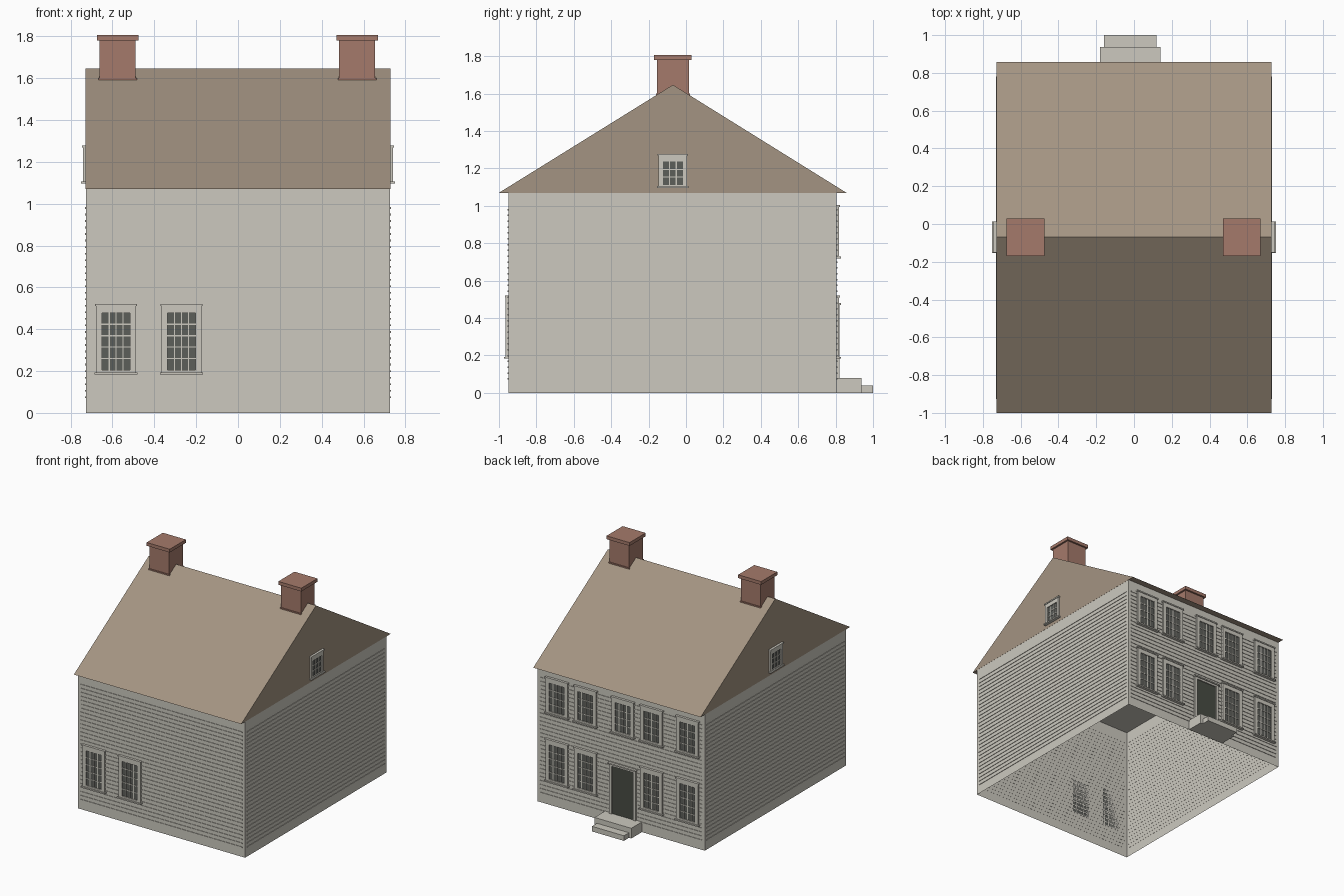
import bpy, bmesh
from math import pi
from mathutils import Matrix, Vector

if "Cube" in bpy.data.objects:
    bpy.data.objects.remove(bpy.data.objects["Cube"])


def material(name, rgb):
    lin = [((c / 255 + 0.055) / 1.055) ** 2.4 for c in rgb] + [1]
    m = bpy.data.materials.new(name)
    m.use_nodes = True
    m.diffuse_color = lin
    m.node_tree.nodes["Principled BSDF"].inputs["Base Color"].default_value = lin
    return m


siding = material("pale grey siding", (204, 201, 191))
roofing = material("brown roofing", (164, 148, 130))
brick = material("red brick", (165, 122, 107))
glass = material("dark glass", (92, 94, 90))
door_paint = material("dark green door", (72, 76, 68))


def box(bm, x0, x1, y0, y1, z0, z1, mat=0):
    size = Vector((x1 - x0, y1 - y0, z1 - z0))
    mid = Vector((x0 + x1, y0 + y1, z0 + z1)) / 2
    geo = bmesh.ops.create_cube(bm, size=1, matrix=Matrix.Translation(mid) @ Matrix.Diagonal((*size, 1)))
    for face in {f for v in geo["verts"] for f in v.link_faces}:
        face.material_index = mat


def finish(bm, name, mats, matrix=None):
    me = bpy.data.meshes.new(name)
    bm.to_mesh(me)
    bm.free()
    for m in mats:
        me.materials.append(m)
    ob = bpy.data.objects.new(name, me)
    bpy.context.collection.objects.link(ob)
    if matrix:
        ob.matrix_world = matrix
    return ob


HX, Y0, Y1, TOP = 0.727, -0.95, 0.805, 1.07
YM = (Y0 + Y1) / 2

# Each wall has a local frame: x along the wall, -y outward
WALLS = {
    "front": (Vector((0, Y0, 0)), 0, HX),
    "back": (Vector((0, Y1, 0)), pi, HX),
    "left": (Vector((HX, YM, 0)), pi / 2, (Y1 - Y0) / 2),
    "right": (Vector((-HX, YM, 0)), -pi / 2, (Y1 - Y0) / 2),
}


def on_wall(side, u=0, z=0):
    loc, angle, _ = WALLS[side]
    return Matrix.Translation(loc) @ Matrix.Rotation(angle, 4, "Z") @ Matrix.Translation((u, 0, z))


# House body: a shell open underneath
bm = bmesh.new()
box(bm, -HX, HX, Y0, Y1, 0, TOP)
bmesh.ops.delete(bm, geom=[f for f in bm.faces if f.calc_center_median().z < 0.01], context="FACES_ONLY")
finish(bm, "house_body", [siding])

# Clapboard ridges on every wall
for side, (_, _, half) in WALLS.items():
    bm = bmesh.new()
    for i in range(30):
        z = 0.075 + i * 0.0312
        box(bm, -half + 0.023, half - 0.023, -0.004, 0.001, z - 0.004, z + 0.004)
    finish(bm, side + "_clapboards", [siding])
    bpy.context.collection.objects[side + "_clapboards"].matrix_world = on_wall(side)

# Gable roof
bm = bmesh.new()
profile = [(-1, TOP), (0.858, TOP), (-0.07, 1.647)]
end = bm.faces.new([bm.verts.new((-HX - 0.001, y, z)) for y, z in profile])
side_geo = bmesh.ops.extrude_face_region(bm, geom=[end], use_keep_orig=True)["geom"]
bmesh.ops.translate(bm, vec=(2 * HX + 0.002, 0, 0),
                    verts=[g for g in side_geo if isinstance(g, bmesh.types.BMVert)])
bmesh.ops.recalc_face_normals(bm, faces=bm.faces)
finish(bm, "gable_roof", [roofing])

# Chimneys with a cap and a thin foot
for name, cx in (("left_chimney", 0.57), ("right_chimney", -0.575)):
    bm = bmesh.new()
    for half, z0, z1 in ((0.086, 1.5, 1.785), (0.1, 1.78, 1.806), (0.091, 1.5, 1.6)):
        box(bm, cx - half, cx + half, -0.07 - half, -0.07 + half, z0, z1)
    finish(bm, name, [brick])


def window(name, side, u, z0, z1, width, cols, rows, jamb, rail):
    """Glass plate, glazing bars, frame, sill and head moulding."""
    bm = bmesh.new()
    w, h = width / 2, z1 - z0
    pane_w, low, high = w - jamb, rail, h - 0.042
    box(bm, -w + 0.01, w - 0.01, -0.006, 0, 0.01, h - 0.01, 1)
    for s in (-1, 1):
        a, b = sorted((s * w, s * pane_w))
        box(bm, a, b, -0.014, 0, 0, h)
    box(bm, -pane_w, pane_w, -0.014, 0, 0, low)
    box(bm, -pane_w, pane_w, -0.014, 0, high, h)
    for i in range(1, cols):
        x = -pane_w + 2 * pane_w * i / cols
        box(bm, x - 0.003, x + 0.003, -0.01, 0, low, high)
    for i in range(1, rows):
        z = low + (high - low) * i / rows
        box(bm, -pane_w, pane_w, -0.01, 0, z - 0.003, z + 0.003)
    box(bm, -w - 0.008, w + 0.008, -0.024, 0, 0, 0.01)
    box(bm, -w - 0.006, w + 0.006, -0.019, 0, h - 0.01, h)
    finish(bm, name, [siding, glass], on_wall(side, u, z0))


LOWER, UPPER = (0.183, 0.52, 0.19, 4, 5, 0.029, 0.023), (0.718, 1.005, 0.19, 4, 4, 0.029, 0.023)
for i, x in enumerate((-0.583, -0.27)):
    window(f"front_window_{i + 1}", "front", x, *LOWER)
for i, x in enumerate((-0.583, -0.27, -0.02, 0.305, 0.553)):
    window(f"back_upper_window_{i + 1}", "back", -x, *UPPER)
    if x != -0.02:
        window(f"back_lower_window_{i + 1}", "back", -x, *LOWER)
for side, s in (("left", 1), ("right", -1)):
    window(side + "_gable_window", side, s * (-0.07 - YM), 1.096, 1.278, 0.152, 3, 3, 0.022, 0.016)

# Door with its surround
bm = bmesh.new()
box(bm, -0.095, 0.095, -0.007, 0, 0.075, 0.465, 1)
for s in (-1, 1):
    a, b = sorted((s * 0.092, s * 0.115))
    box(bm, a, b, -0.015, 0, 0.075, 0.48)
box(bm, -0.115, 0.115, -0.015, 0, 0.455, 0.48)
box(bm, -0.122, 0.122, -0.024, 0, 0.47, 0.48)
finish(bm, "back_door", [siding, door_paint], on_wall("back", 0.02))

# Door steps
bm = bmesh.new()
box(bm, -0.18, 0.14, Y1, 0.937, 0, 0.08)
box(bm, -0.16, 0.118, 0.937, 1, 0, 0.04)
finish(bm, "door_steps", [siding])
